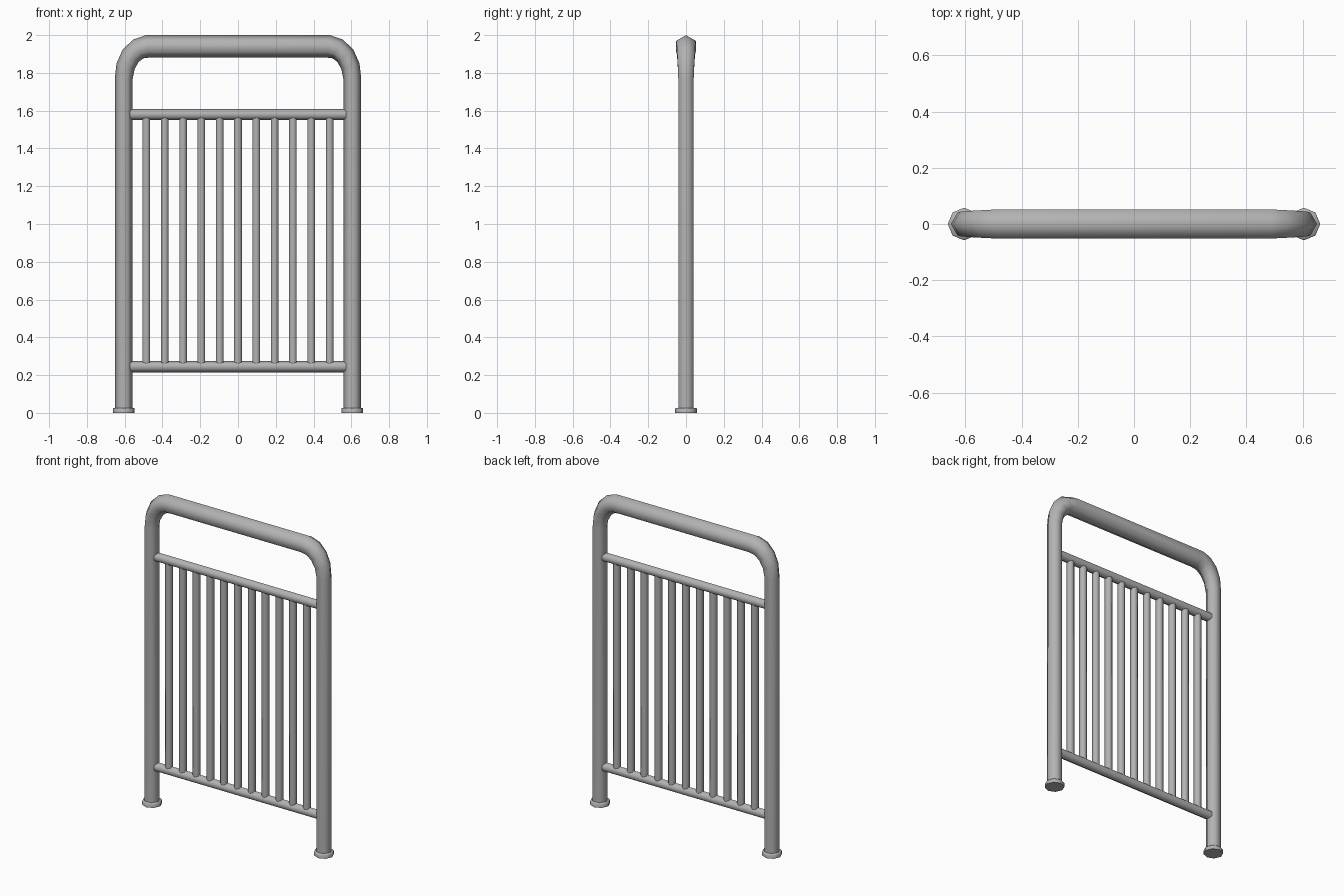
import bpy, bmesh, math
from mathutils import Vector

if "Cube" in bpy.data.objects:
    bpy.data.objects.remove(bpy.data.objects["Cube"])

steel = bpy.data.materials.new("grey_steel")
steel.use_nodes = True
GREY = (0.45, 0.45, 0.45, 1)
steel.diffuse_color = GREY
steel.node_tree.nodes["Principled BSDF"].inputs["Base Color"].default_value = GREY


def tube(name, path, radii, sides=6, turn=0.0):
    """Sweep a polygon along a path of (x, z) points in the y = 0 plane."""
    pts = [Vector((x, 0, z)) for x, z in path]
    bm = bmesh.new()
    rings = []
    for i, p in enumerate(pts):
        tangent = Vector()
        if i > 0:
            tangent += (p - pts[i - 1]).normalized()
        if i < len(pts) - 1:
            tangent += (pts[i + 1] - p).normalized()
        tangent.normalize()
        side = Vector((0, 1, 0))
        normal = side.cross(tangent)
        ring = []
        for k in range(sides):
            a = turn + math.tau * k / sides
            ring.append(bm.verts.new(p + radii[i] * (math.cos(a) * normal + math.sin(a) * side)))
        rings.append(ring)
    for a, b in zip(rings, rings[1:]):
        for k in range(sides):
            n = (k + 1) % sides
            bm.faces.new((a[k], a[n], b[n], b[k]))
    bm.faces.new(rings[0])
    bm.faces.new(rings[-1])
    bmesh.ops.recalc_face_normals(bm, faces=bm.faces)
    mesh = bpy.data.meshes.new(name)
    bm.to_mesh(mesh)
    bm.free()
    mesh.materials.append(steel)
    obj = bpy.data.objects.new(name, mesh)
    bpy.context.collection.objects.link(obj)
    bpy.ops.object.select_all(action='DESELECT')
    obj.select_set(True)
    bpy.context.view_layer.objects.active = obj
    bpy.ops.object.shade_smooth_by_angle(angle=math.radians(65))
    return obj


# Outer frame: two legs and a thicker handrail joined by rounded corners
LEG_X, LEG_R, RAIL_R = 0.605, 0.047, 0.06
BEND_X, BEND_Z, TOP_Z = 0.48, 1.77, 1.94
STEPS = 4
half, half_r = [(-LEG_X, 0.01)], [LEG_R]
for i in range(STEPS + 1):
    t = i / STEPS
    a = t * math.pi / 2
    half.append((-BEND_X - (LEG_X - BEND_X) * math.cos(a),
                 BEND_Z + (TOP_Z - BEND_Z) * math.sin(a)))
    half_r.append(LEG_R + (RAIL_R - LEG_R) * t)
path = half + [(-x, z) for x, z in reversed(half)]
tube("outer_frame", path, half_r + half_r[::-1])

# Foot plates
for label, x in (("right", -LEG_X), ("left", LEG_X)):
    tube(label + "_foot_plate", [(x, 0), (x, 0.022), (x, 0.027)], [0.058, 0.058, 0.054], sides=8)

# Horizontal rails
LOW, HIGH = 0.245, 1.58
for label, z in (("lower", LOW), ("upper", HIGH)):
    tube(label + "_rail", [(-LEG_X, z), (LEG_X, z)], [0.03, 0.03])

# Vertical bars
for i in range(11):
    x = (i - 5) * 0.097
    tube(f"bar_{i + 1}", [(x, LOW), (x, HIGH)], [0.023, 0.023], turn=math.pi / 2)
